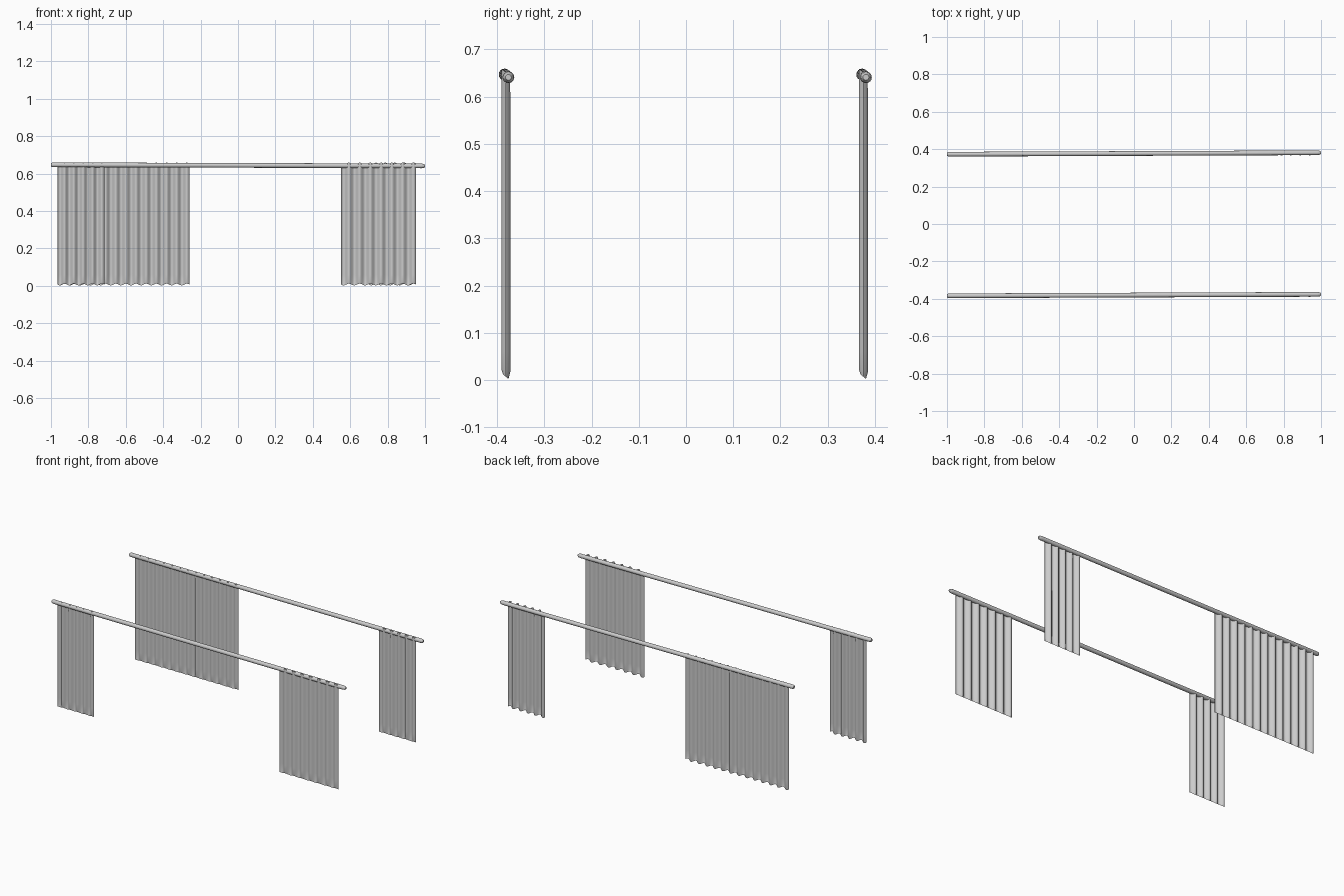
import bpy, bmesh, math
from mathutils import Vector

if "Cube" in bpy.data.objects:
    bpy.data.objects.remove(bpy.data.objects["Cube"])

PITCH = 0.054      # width of one pleat
AMP = 0.0095       # pleat depth


def finish(bm, name):
    me = bpy.data.meshes.new(name)
    bm.to_mesh(me)
    bm.free()
    ob = bpy.data.objects.new(name, me)
    bpy.context.collection.objects.link(ob)
    for o in bpy.context.selected_objects:
        o.select_set(False)
    ob.select_set(True)
    bpy.context.view_layer.objects.active = ob
    bpy.ops.object.shade_smooth_by_angle(angle=math.radians(40))
    return ob


def make_rod(name, a, b, r):
    """Round bar from a to b with softly rounded ends."""
    a, b = Vector(a), Vector(b)
    d = b - a
    length = d.length
    rot = d.to_track_quat('Z', 'Y')
    profile = [(0, 0.6), (0.005, 0.9), (0.012, 1.0),
               (length - 0.02, 1.0), (length - 0.007, 0.85), (length, 0.5)]
    n = 16
    bm = bmesh.new()
    rings = []
    for h, s in profile:
        ring = []
        for i in range(n):
            t = 2 * math.pi * i / n
            ring.append(bm.verts.new(a + rot @ Vector((r * s * math.cos(t), r * s * math.sin(t), h))))
        rings.append(ring)
    for lo, hi in zip(rings, rings[1:]):
        for i in range(n):
            j = (i + 1) % n
            bm.faces.new((lo[i], lo[j], hi[j], hi[i]))
    bm.faces.new(rings[0][::-1])
    bm.faces.new(rings[-1])
    return finish(bm, name)


def make_curtain(name, x0, x1, yc):
    """Pleated sheet; top and bottom hems slope so the front folds sit higher."""
    waves = round((x1 - x0) / PITCH)
    n = waves * 12
    # height, pleat depth factor, hem slope
    rows = [(0.007, 0.6, 0.8), (0.02, 1, 0.3), (0.06, 1, 0), (0.6, 1, 0), (0.652, 0.95, 0.75)]
    bm = bmesh.new()
    grid = []
    for z, f, slope in rows:
        row = []
        for i in range(n + 1):
            dy = AMP * f * math.sin(2 * math.pi * waves * i / n)
            row.append(bm.verts.new((x0 + (x1 - x0) * i / n, yc + dy, z - slope * dy)))
        grid.append(row)
    for lo, hi in zip(grid, grid[1:]):
        for i in range(n):
            bm.faces.new((lo[i], lo[i + 1], hi[i + 1], hi[i]))
    return finish(bm, name)


# Front and back rails (same slight tilt), each with a left and right curtain
for side, shift, left_end, right_start in (("front", 0.0, -0.715, 0.55),
                                           ("back", 0.757, -0.26, 0.70)):
    make_rod(side + "_rod", (-1, -0.384 + shift, 0.647), (1, -0.376 + shift, 0.641), 0.0125)
    make_curtain(side + "_left_curtain", -0.965, left_end, -0.3815 + shift)
    make_curtain(side + "_right_curtain", right_start, 0.952, -0.3815 + shift)
